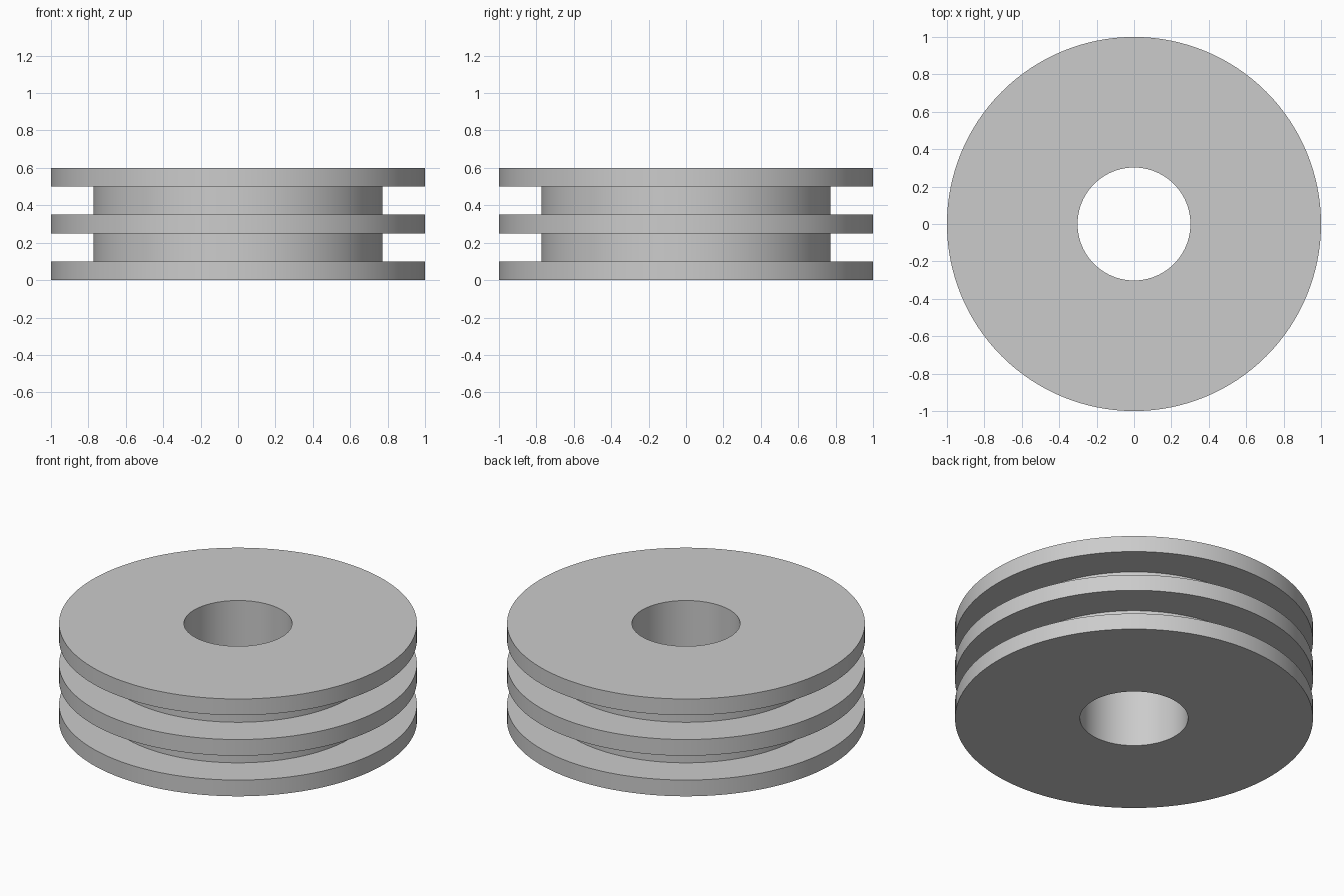
import bpy
import bmesh
from math import cos, sin, tau, radians

cube = bpy.data.objects.get("Cube")
if cube:
    bpy.data.objects.remove(cube, do_unlink=True)

SEGMENTS = 128
BORE, CORE, RIM = 0.302, 0.772, 1.0
FLANGE, GROOVE = 0.1, 0.15

# Single grey material
grey = bpy.data.materials.new("plain grey")
grey.use_nodes = True
colour = (0.6, 0.6, 0.6, 1)
grey.diffuse_color = colour
grey.node_tree.nodes["Principled BSDF"].inputs["Base Color"].default_value = colour

# Closed cross-section: three flanges separated by two grooves
profile = [(BORE, 0)]
z = 0
for i in range(3):
    profile += [(RIM, z), (RIM, z + FLANGE)]
    z += FLANGE
    if i < 2:
        profile += [(CORE, z), (CORE, z + GROOVE)]
        z += GROOVE
profile.append((BORE, z))

# Revolve the cross-section about the vertical axis
bm = bmesh.new()
rings = []
for r, h in profile:
    rings.append([bm.verts.new((r * cos(tau * k / SEGMENTS), r * sin(tau * k / SEGMENTS), h))
                  for k in range(SEGMENTS)])
for lower, upper in zip(rings, rings[1:] + rings[:1]):
    for k in range(SEGMENTS):
        n = (k + 1) % SEGMENTS
        bm.faces.new((lower[k], lower[n], upper[n], upper[k]))
bmesh.ops.recalc_face_normals(bm, faces=bm.faces)

mesh = bpy.data.meshes.new("grooved_wheel")
bm.to_mesh(mesh)
bm.free()
mesh.materials.append(grey)
wheel = bpy.data.objects.new("grooved_wheel", mesh)
bpy.context.collection.objects.link(wheel)

# Smooth round walls with crisp edges
bpy.ops.object.select_all(action="DESELECT")
wheel.select_set(True)
bpy.context.view_layer.objects.active = wheel
bpy.ops.object.shade_smooth_by_angle(angle=radians(30))
